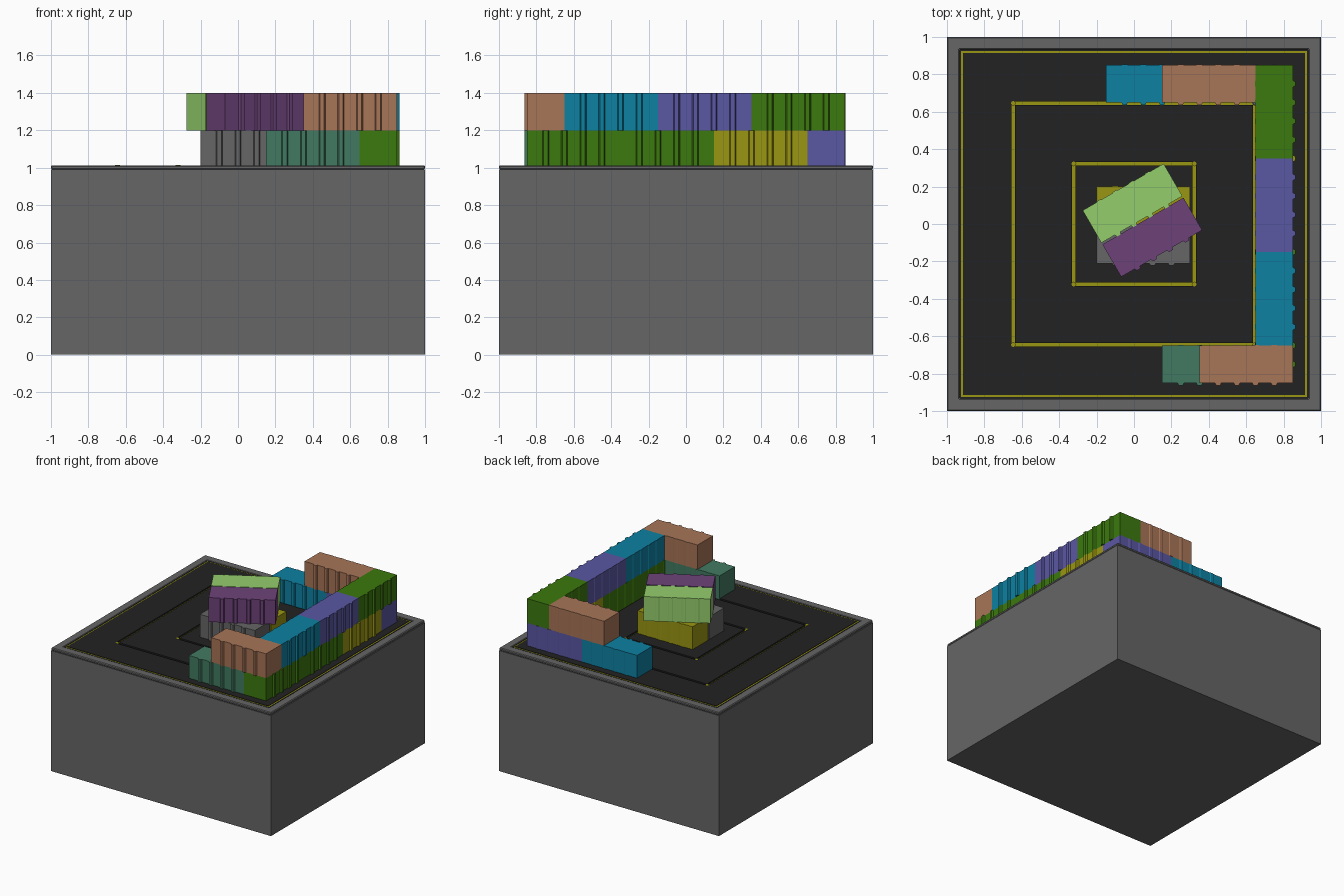
import bpy, bmesh, math

if "Cube" in bpy.data.objects:
    bpy.data.objects.remove(bpy.data.objects["Cube"])

TOP = 1.013      # rim and deck level
GROOVE = 1.0     # level of the painted groove bottoms


def material(name, r, g, b):
    lin = lambda c: ((c / 255 + 0.055) / 1.055) ** 2.4 if c > 10 else c / 255 / 12.92
    m = bpy.data.materials.new(name)
    m.diffuse_color = (lin(r), lin(g), lin(b), 1)
    m.use_nodes = True
    m.node_tree.nodes["Principled BSDF"].inputs["Base Color"].default_value = m.diffuse_color
    return m


GREY = material("concrete grey", 102, 102, 102)
BLACK = material("asphalt black", 34, 34, 34)
YELLOW = material("olive yellow", 154, 150, 18)
GREEN = material("deep green", 60, 121, 14)
TEAL = material("sea green", 66, 122, 98)
BROWN = material("clay brown", 167, 117, 87)
CYAN = material("cyan blue", 14, 129, 162)
VIOLET = material("violet blue", 90, 87, 162)
LIME = material("light green", 148, 206, 108)
PURPLE = material("plum purple", 109, 66, 121)


def finish(name, bm, mat):
    bmesh.ops.recalc_face_normals(bm, faces=bm.faces)
    me = bpy.data.meshes.new(name)
    bm.to_mesh(me)
    bm.free()
    me.materials.append(mat)
    ob = bpy.data.objects.new(name, me)
    bpy.context.collection.objects.link(ob)
    return ob


def prism(name, points, z0, z1, mat):
    """Extrude an outline upwards."""
    bm = bmesh.new()
    face = bm.faces.new([bm.verts.new((x, y, z0)) for x, y in points])
    ext = bmesh.ops.extrude_face_region(bm, geom=[face])
    verts = [v for v in ext["geom"] if isinstance(v, bmesh.types.BMVert)]
    bmesh.ops.translate(bm, verts=verts, vec=(0, 0, z1 - z0))
    return finish(name, bm, mat)


def square(h):
    return [(-h, -h), (h, -h), (h, h), (-h, h)]


def frame(name, inner, outer, z0, z1, mat):
    """Square ring with walls on both sides."""
    bm = bmesh.new()
    loops = [[bm.verts.new((x, y, z)) for x, y in square(h)]
             for h, z in ((inner, z0), (outer, z0), (outer, z1), (inner, z1))]
    for a, b in zip(loops, loops[1:] + loops[:1]):
        for i in range(4):
            j = (i + 1) % 4
            bm.faces.new((a[i], a[j], b[j], b[i]))
    return finish(name, bm, mat)


# Base block with a raised, slightly bevelled rim
prism("base_block", square(1), 0, 0.99, GREY)
rim = frame("base_rim", 0.932, 1, 0.99, TOP, GREY)
bev = rim.modifiers.new("bevel", 'BEVEL')
bev.width = 0.006
bev.segments = 1

# Yellow layer showing through gaps between the black deck plates
prism("line_paint", square(0.932), 0.99, GROOVE, YELLOW)
prism("deck_centre", square(0.312), GROOVE, TOP, BLACK)
frame("deck_inner_ring", 0.331, 0.635, GROOVE, TOP, BLACK)
frame("deck_outer_ring", 0.655, 0.913, GROOVE, TOP, BLACK)
frame("edge_line", 0.913, 0.926, GROOVE, TOP - 0.004, YELLOW)
frame("deck_edge", 0.926, 0.932, GROOVE, TOP - 0.002, BLACK)

# Round marks at the line corners
for h in (0.3215, 0.645):
    for x, y in square(h):
        ring = [(x + 0.013 * math.cos(i * math.pi / 4),
                 y + 0.013 * math.sin(i * math.pi / 4)) for i in range(8)]
        prism("line_corner_mark", ring, TOP - 0.002, TOP + 0.0005, YELLOW)


def ribbed_side(depth):
    """Points along one long side, left to right, with four ribs."""
    pts = [(-0.25, -0.1)]
    for i in range(4):
        c = -0.15 + 0.1 * i
        pts += [(c - 0.017, -0.1), (c - 0.011, -0.1 - depth),
                (c + 0.011, -0.1 - depth), (c + 0.017, -0.1)]
    return pts + [(0.25, -0.1)]


# Container outline: deep ribs in front, shallow ribs behind
OUTLINE = ribbed_side(0.013) + [(-x, -y) for x, y in ribbed_side(0.004)]


def container(name, mat, x, y, level, angle=0):
    ob = prism(name, OUTLINE, 0, 0.2, mat)
    ob.location = (x, y, 1.0 + 0.2 * level)
    ob.rotation_euler.z = math.radians(angle)


# Lower layer
container("lower_front_container", TEAL, 0.40, -0.75, 0)
container("lower_side_container_a", GREEN, 0.75, -0.60, 0, 90)
container("lower_side_container_b", GREEN, 0.75, -0.10, 0, 90)
container("lower_side_container_c", YELLOW, 0.75, 0.40, 0, 90)
container("lower_back_container_a", VIOLET, 0.60, 0.75, 0)
container("lower_back_container_b", CYAN, 0.10, 0.75, 0)
container("lower_centre_container_a", GREY, 0.05, -0.11, 0)
container("lower_centre_container_b", YELLOW, 0.05, 0.10, 0)

# Upper layer
container("upper_front_container", BROWN, 0.60, -0.75, 1)
container("upper_side_container_a", CYAN, 0.75, -0.40, 1, 90)
container("upper_side_container_b", VIOLET, 0.75, 0.10, 1, 90)
container("upper_side_container_c", GREEN, 0.75, 0.60, 1, 90)
container("upper_back_container", BROWN, 0.40, 0.75, 1)
container("upper_centre_container_a", LIME, -0.008, 0.111, 1, 30)
container("upper_centre_container_b", PURPLE, 0.098, -0.071, 1, 30)
